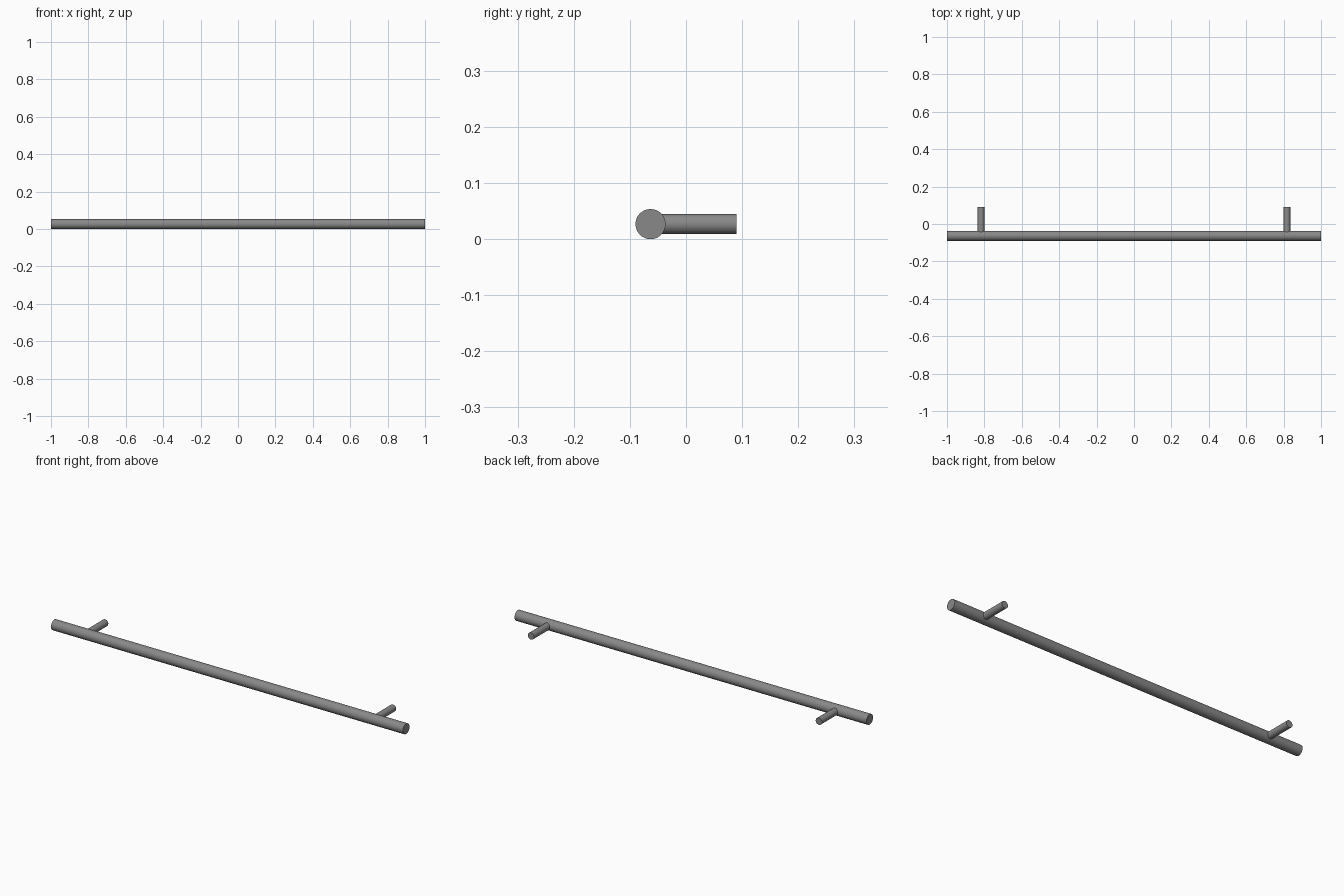
import bpy
from math import pi

if "Cube" in bpy.data.objects:
    bpy.data.objects.remove(bpy.data.objects["Cube"])

BAR_R, POST_R = 0.0268, 0.0178
BAR_Y, BACK_Y = -0.0632, 0.09
POST_X = 0.818

# Dark grey metal
metal = bpy.data.materials.new("dark_metal")
metal.diffuse_color = (0.25, 0.25, 0.25, 1)
metal.use_nodes = True
metal.node_tree.nodes["Principled BSDF"].inputs["Base Color"].default_value = metal.diffuse_color


def rod(name, radius, length, location, rotation):
    bpy.ops.mesh.primitive_cylinder_add(vertices=48, radius=radius, depth=length,
                                        location=location, rotation=rotation)
    ob = bpy.context.object
    ob.name = name
    ob.data.materials.append(metal)
    bpy.ops.object.shade_smooth_by_angle()
    return ob


# Long grip bar along x
rod("grip_bar", BAR_R, 2.0, (0, BAR_Y, BAR_R), (0, pi / 2, 0))

# Two mounting posts running from the bar's axis to the back
for side, sx in (("left", -1), ("right", 1)):
    rod(f"{side}_mounting_post", POST_R, BACK_Y - BAR_Y,
        (sx * POST_X, (BACK_Y + BAR_Y) / 2, BAR_R), (pi / 2, 0, 0))
